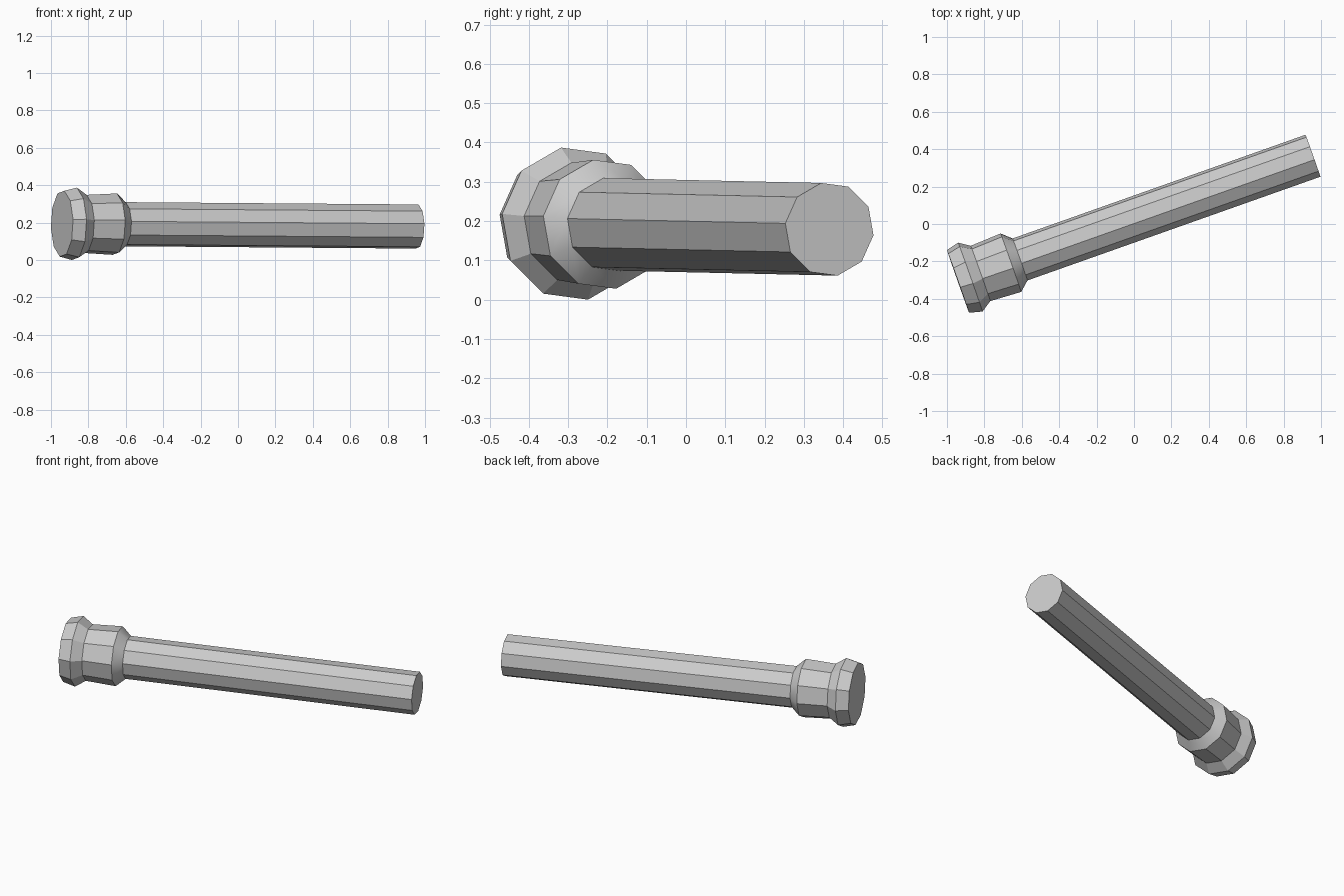
import bpy, bmesh, math
from mathutils import Vector

if "Cube" in bpy.data.objects:
    bpy.data.objects.remove(bpy.data.objects["Cube"])

SIDES = 10
TWIST = math.radians(-10.8)          # rotation of the decagon about its axis

# Axis: from the centre of the wide end to the centre of the narrow end
start = Vector((-0.941, -0.307, 0.194))
end = Vector((0.957, 0.365, 0.179))
axis = (end - start).normalized()
side = Vector((0, 0, 1)).cross(axis).normalized()
up = axis.cross(side)
length = (end - start).length

# Profile (distance along axis, radius): flanged rim, collar, flare, shaft
profile = [(0.0, 0.179), (0.07, 0.197), (0.128, 0.158),
           (0.30, 0.167), (0.352, 0.12), (length, 0.12)]

bm = bmesh.new()
rings = []
for dist, radius in profile:
    ring = []
    for i in range(SIDES):
        a = TWIST + 2 * math.pi * i / SIDES
        offset = side * math.sin(a) + up * math.cos(a)
        ring.append(bm.verts.new(start + axis * dist + offset * radius))
    rings.append(ring)

# Walls between neighbouring rings, then flat end caps
for r0, r1 in zip(rings, rings[1:]):
    for i in range(SIDES):
        j = (i + 1) % SIDES
        bm.faces.new((r0[i], r0[j], r1[j], r1[i]))
bm.faces.new(rings[0])
bm.faces.new(rings[-1])
bmesh.ops.recalc_face_normals(bm, faces=bm.faces)

# Rest the lowest point on the ground
lowest = min(v.co.z for v in bm.verts)
bmesh.ops.translate(bm, verts=bm.verts, vec=(0, 0, -lowest))

mesh = bpy.data.meshes.new("flanged_pipe")
bm.to_mesh(mesh)
bm.free()
pipe = bpy.data.objects.new("flanged_pipe", mesh)
bpy.context.collection.objects.link(pipe)
bpy.context.view_layer.objects.active = pipe
pipe.select_set(True)
bpy.ops.object.shade_smooth_by_angle(angle=math.radians(30))
